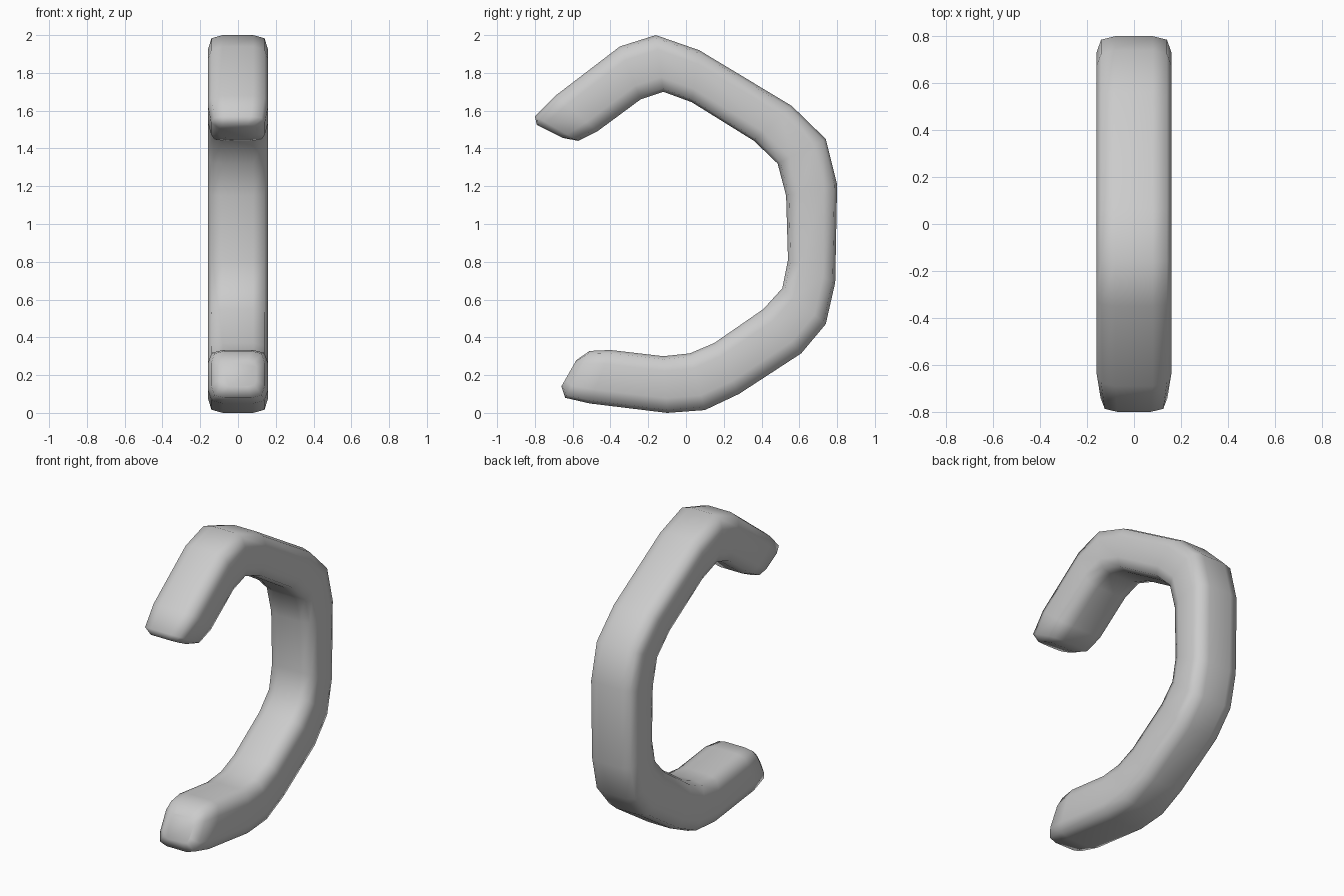
import bpy, bmesh

if "Cube" in bpy.data.objects:
    bpy.data.objects.remove(bpy.data.objects["Cube"])

# Stations along the C: outer (y, z), inner (y, z), width scale
stations = [
    (-.79, 1.525, -.65, 1.455, .62),
    (-.80, 1.57, -.57, 1.44, .89),
    (-.69, 1.68, -.47, 1.49, 1),
    (-.35, 1.94, -.24, 1.66, 1),
    (-.16, 2.00, -.12, 1.70, 1),
    (.07, 1.92, .03, 1.645, 1),
    (.56, 1.625, .36, 1.44, 1),
    (.74, 1.45, .485, 1.32, 1),
    (.80, 1.21, .53, 1.15, 1),
    (.79, .69, .54, .81, 1),
    (.74, .47, .51, .66, 1),
    (.61, .315, .41, .55, 1),
    (.28, .10, .15, .37, 1),
    (.10, .015, .02, .315, 1),
    (-.10, 0, -.12, .30, 1),
    (-.51, .05, -.40, .333, 1),
    (-.64, .08, -.51, .328, .89),
    (-.66, .14, -.58, .28, .62),
]

# Rounded cross-section: x and fraction from outer edge to inner edge
half = [(.08, 0), (.14, .055), (.16, .26), (.16, .74), (.14, .945), (.08, 1)]
section = half + [(-x, t) for x, t in reversed(half)]

# Loft the sections into the hook body and cap both tips
bm = bmesh.new()
rings = []
for oy, oz, iy, iz, s in stations:
    rings.append([bm.verts.new((x * s, oy + (iy - oy) * t, oz + (iz - oz) * t))
                  for x, t in section])
n = len(section)
for a, b in zip(rings, rings[1:]):
    for i in range(n):
        j = (i + 1) % n
        bm.faces.new((a[i], a[j], b[j], b[i]))
bm.faces.new(rings[0])
bm.faces.new(rings[-1])
bmesh.ops.recalc_face_normals(bm, faces=bm.faces)

mesh = bpy.data.meshes.new("c_shaped_hook")
bm.to_mesh(mesh)
bm.free()
mesh.shade_smooth()
hook = bpy.data.objects.new("c_shaped_hook", mesh)
bpy.context.collection.objects.link(hook)
